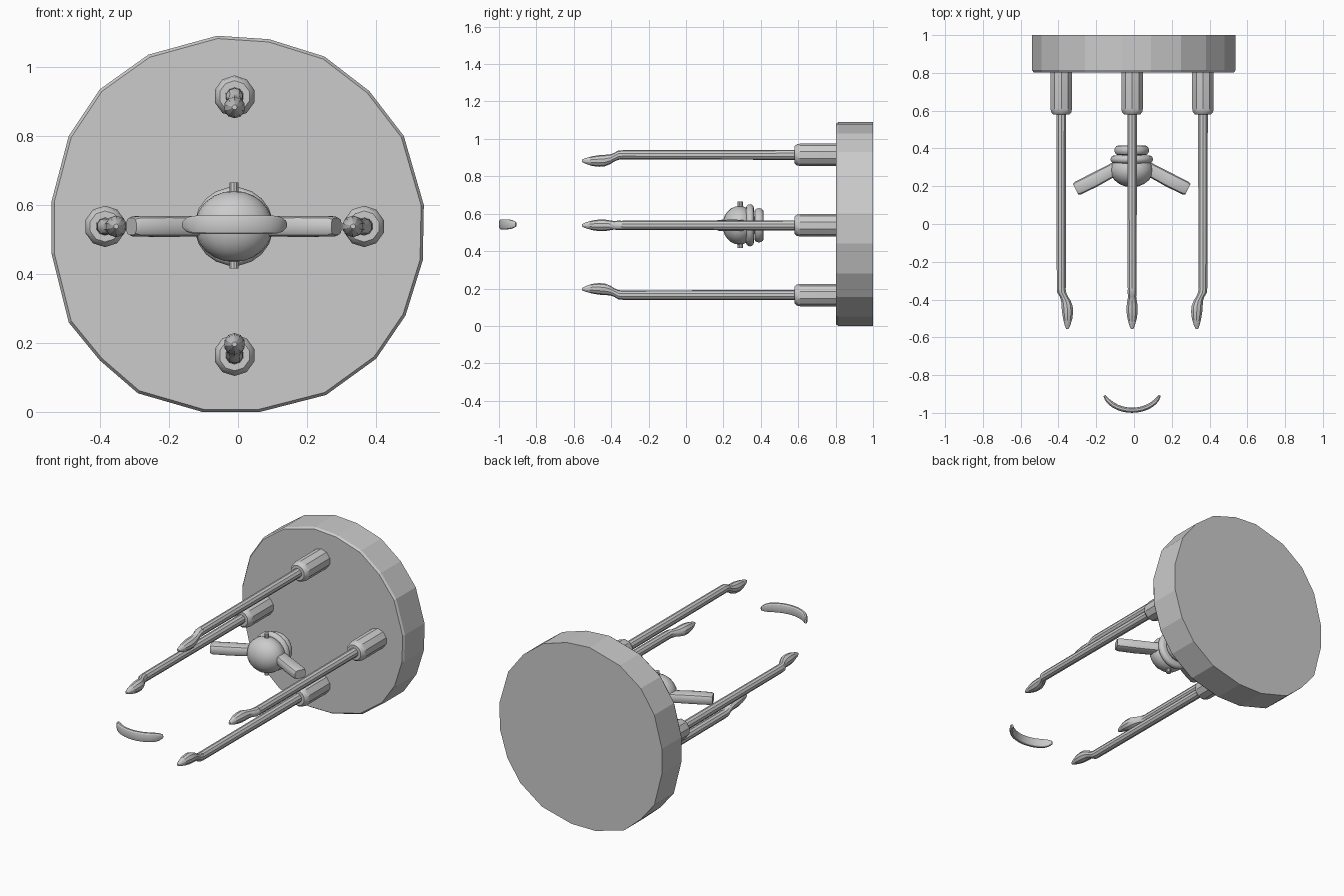
import bpy, bmesh, math
from mathutils import Vector

if "Cube" in bpy.data.objects:
    bpy.data.objects.remove(bpy.data.objects["Cube"])


def make_object(name, bm):
    bmesh.ops.recalc_face_normals(bm, faces=bm.faces)
    mesh = bpy.data.meshes.new(name)
    bm.to_mesh(mesh)
    bm.free()
    ob = bpy.data.objects.new(name, mesh)
    bpy.context.collection.objects.link(ob)
    return ob


def loft(name, stations, sides=12, square=1.0, axis=None):
    """Skin elliptical rings (centre, side radius, up radius) along a path."""
    bm = bmesh.new()
    pts = [Vector(s[0]) for s in stations]
    rings = []
    for i, (_, rs, ru) in enumerate(stations):
        d = axis or (pts[min(i + 1, len(pts) - 1)] - pts[max(i - 1, 0)])
        side = Vector(d).cross(Vector((0, 0, 1))).normalized()
        ring = []
        for k in range(sides):
            a = 2 * math.pi * (k + 0.5) / sides
            c, s = math.cos(a), math.sin(a)
            c = math.copysign(abs(c) ** square, c)
            s = math.copysign(abs(s) ** square, s)
            ring.append(bm.verts.new(pts[i] + side * rs * c + Vector((0, 0, ru * s))))
        rings.append(ring)
    for a, b in zip(rings, rings[1:]):
        for k in range(sides):
            j = (k + 1) % sides
            bm.faces.new((a[k], a[j], b[j], b[k]))
    bm.faces.new(rings[0])
    bm.faces.new(rings[-1])
    return make_object(name, bm)


Y = (0, 1, 0)


def lathe(name, x, z, profile, sides=12):
    return loft(name, [((x, y, z), r, r) for y, r in profile], sides, axis=Y)


# Big hand-cut disc at the back
outline = [(-.06, 1.09), (.09, 1.08), (.25, 1.03), (.38, .93), (.48, .8),
           (.538, .6), (.535, .44), (.485, .28), (.4, .155), (.255, .05),
           (.06, 0), (-.1, 0), (-.29, .055), (-.4, .15), (-.49, .26),
           (-.54, .46), (-.54, .61), (-.49, .8), (-.4, .935), (-.26, 1.035)]
bm = bmesh.new()
loops = []
for y, s in ((1.0, 1), (.815, 1), (.803, .985)):
    loops.append([bm.verts.new((x * s, y, .545 + (z - .545) * s)) for x, z in outline])
n = len(outline)
for a, b in zip(loops, loops[1:]):
    for k in range(n):
        bm.faces.new((a[k], a[(k + 1) % n], b[(k + 1) % n], b[k]))
bm.faces.new(loops[0])
bm.faces.new(loops[-1])
make_object("back_disc", bm)

# Four prongs: socket, rod and a leaf-shaped tip bent towards the centre
prongs = {"left": (-.385, .538, 1, 0), "right": (.365, .538, -1, 0),
          "top": (-.01, .915, 0, -1), "bottom": (-.01, .165, 0, 1)}
tip = [(-.34, 0, .024), (-.362, .002, .025), (-.385, .014, .023), (-.405, .024, .026),
       (-.435, .031, .031), (-.465, .033, .031), (-.5, .034, .026),
       (-.535, .033, .016), (-.555, .032, .007)]
for side, (x, z, dx, dz) in prongs.items():
    lathe(side + "_socket", x, z, [(.83, .06), (.61, .06), (.592, .056), (.58, .045)], 10)
    lathe(side + "_rod", x, z, [(.6, .027), (-.34, .025)], 10)
    loft(side + "_tip", [((x + dx * o, y, z + dz * o), r, r) for y, o, r in tip], 10, axis=Y)

# Small central pod
cx, cz = -.012, .538
bpy.ops.mesh.primitive_uv_sphere_add(segments=20, ring_count=12, radius=1,
                                     location=(cx, .285, cz))
pod = bpy.context.object
pod.name = "pod_body"
pod.scale = (.113, .09, .103)

# Rounded rings stacked behind the pod
for name, y, r, h in (("front_ring", .342, .114, .021), ("rear_ring", .39, .093, .025)):
    prof = [(y + h * math.cos(t), r - .02 + .02 * math.sin(t))
            for t in [math.pi * i / 6 for i in range(7)]]
    lathe(name, cx, cz, prof, 20)

# Pins above and below the pod
for name, z0, s in (("top_pin", .625, 1), ("bottom_pin", .45, -1)):
    h = .04 if s > 0 else .034
    bpy.ops.mesh.primitive_cylinder_add(vertices=10, radius=.014, depth=h + .02,
                                        location=(cx, .29, z0 + s * (h - .02) / 2))
    bpy.context.object.name = name

# Swept wings with rounded box section
for name, s in (("left_wing", -1), ("right_wing", 1)):
    path = [((cx + s * .04, .32, cz), .034, .029), ((cx + s * .12, .275, cz), .037, .03),
            ((cx + s * .2, .232, cz), .039, .031), ((cx + s * .285, .19, cz), .038, .03),
            ((cx + s * .297, .184, cz), .033, .025)]
    loft(name, path, 12, .6)

# Floating crescent in front
arc = []
for i in range(-7, 8):
    t = i / 7
    taper = (1 - abs(t) ** 6 * .6)
    arc.append(((-.01 + .147 * math.sin(t * 1.2) / math.sin(1.2),
                 -.986 + .078 * (1 - math.cos(t * 1.2)) / (1 - math.cos(1.2)), .543),
                .014 * taper, .028 * taper))
loft("crescent", arc, 12, .7)

# Soft shading with crisp edges
bpy.ops.object.select_all(action='SELECT')
bpy.context.view_layer.objects.active = pod
bpy.ops.object.shade_smooth_by_angle(angle=math.radians(32))
bpy.data.objects["back_disc"].data.shade_flat()
